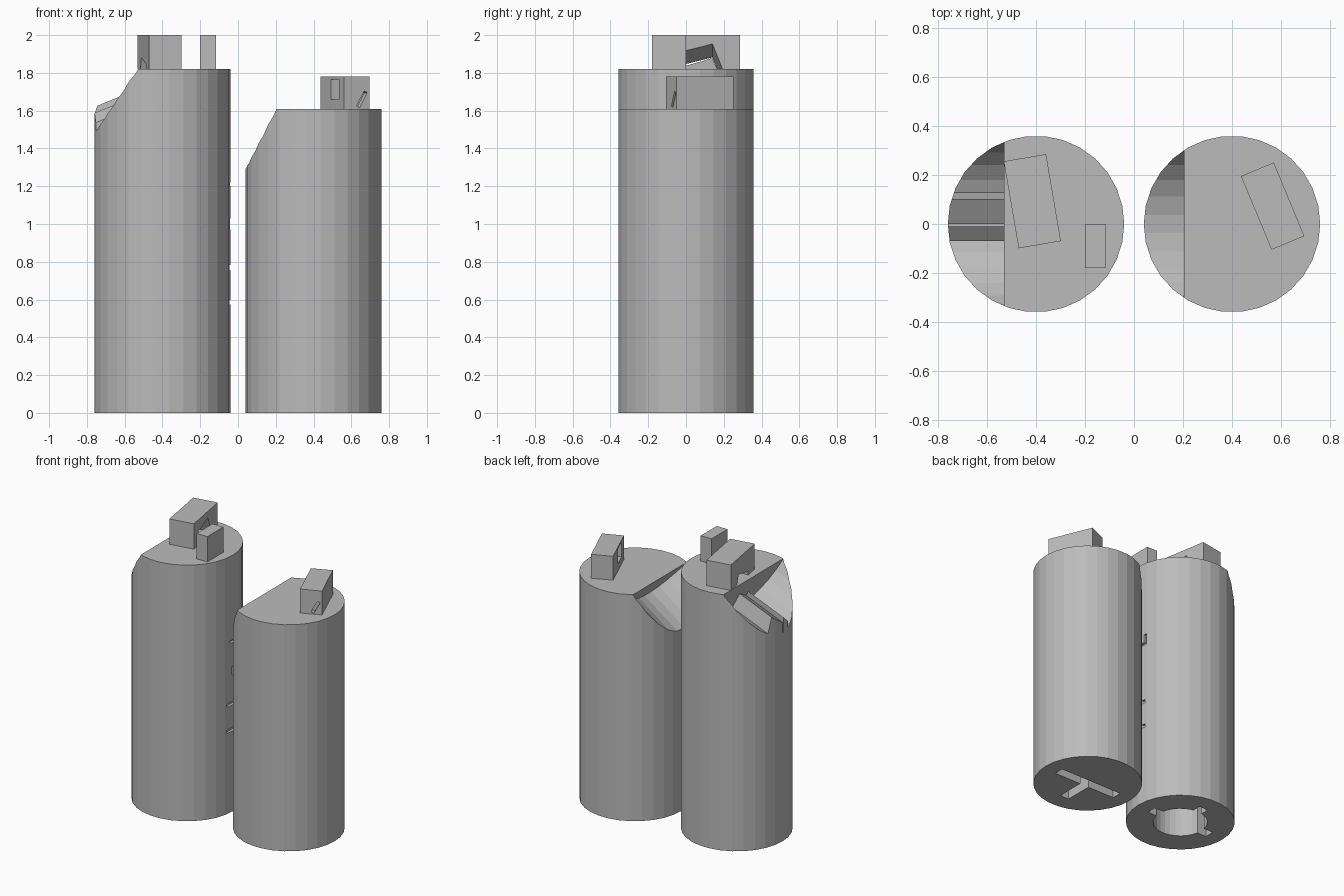
import bpy, bmesh, math
from mathutils import Matrix, Vector

if "Cube" in bpy.data.objects:
    bpy.data.objects.remove(bpy.data.objects["Cube"], do_unlink=True)

R = 0.36
SIDES = 30
POCKET = 0.39

grey = bpy.data.materials.new("plain_grey")
grey.use_nodes = True
COLOUR = (0.5, 0.5, 0.5, 1)
grey.diffuse_color = COLOUR
grey.node_tree.nodes["Principled BSDF"].inputs["Base Color"].default_value = COLOUR


def frame(p, q, u, origin):
    """Matrix whose columns are the profile axes, the extrusion axis and the origin."""
    m = Matrix((p, q, u)).transposed().to_4x4()
    m.translation = origin
    return m


def prism(name, pts, u0, u1, matrix=Matrix()):
    """Extrude a flat profile from u0 to u1, then place it."""
    bm = bmesh.new()
    face = bm.faces.new([bm.verts.new((a, b, u0)) for a, b in pts])
    top = bmesh.ops.extrude_face_region(bm, geom=[face])["geom"]
    for v in top:
        if isinstance(v, bmesh.types.BMVert):
            v.co.z = u1
    bm.transform(matrix)
    bmesh.ops.recalc_face_normals(bm, faces=bm.faces)
    mesh = bpy.data.meshes.new(name)
    bm.to_mesh(mesh)
    bm.free()
    mesh.materials.append(grey)
    obj = bpy.data.objects.new(name, mesh)
    bpy.context.collection.objects.link(obj)
    return obj


def circle(r, cx=0, cy=0):
    steps = [2 * math.pi * i / SIDES for i in range(SIDES)]
    return [(cx + r * math.cos(t), cy + r * math.sin(t)) for t in steps]


def rect(w, d, cx=0, cy=0):
    return [(cx + sx * w / 2, cy + sy * d / 2)
            for sx, sy in ((-1, -1), (1, -1), (1, 1), (-1, 1))]


def cut(target, cutter):
    """Subtract the cutter and remove it."""
    mod = target.modifiers.new("cut", "BOOLEAN")
    mod.operation = "DIFFERENCE"
    mod.solver = "EXACT"
    mod.object = cutter
    cutter.hide_render = True
    bpy.context.view_layer.objects.active = target
    bpy.ops.object.modifier_apply(modifier=mod.name)
    bpy.data.objects.remove(cutter, do_unlink=True)


def spun(x, y, degrees):
    return Matrix.Translation((x, y, 0)) @ Matrix.Rotation(math.radians(degrees), 4, "Z")


def scoop(body, cx, chord_x, top, low, ridges=()):
    """Cut a sloping trough, as wide as the body, into its -x shoulder."""
    start = Vector((cx - R, 0, low))
    slope = Vector((chord_x, 0, top)) - start
    t = 2 * math.atan2(slope.z, slope.x) - math.pi / 2
    along = Vector((math.cos(t), 0, math.sin(t)))
    up = Vector((-math.sin(t), 0, math.cos(t)))
    m = frame(Vector((0, 1, 0)), up, along, start)
    end = slope.dot(along)
    tool = prism("trough_cutter", circle(R, 0, R), end - 1.2, end, m)
    # ridges stay standing in the trough
    for pts in ridges:
        cut(tool, prism("ridge", pts, end - 1.4, end + 0.1, m))
    cut(body, tool)


# Tall cylinder with ridged trough
tall = prism("tall_cylinder", circle(R, -0.4), 0, 1.82)
scoop(tall, -0.4, -0.53, 1.82, 1.48, (
    [(0, -0.05), (0.15, -0.05), (0.10, 0.13), (0, 0.07)],
    [(-0.07, -0.05), (-0.01, -0.05), (-0.01, 0.10), (-0.07, 0.05)]))

# Round keyed pocket under the tall cylinder
cut(tall, prism("pocket", circle(0.18, -0.4), -0.1, POCKET))
cut(tall, prism("key_x", rect(0.5, 0.07, -0.4, 0), -0.1, POCKET))
cut(tall, prism("key_y", rect(0.07, 0.24, -0.4, 0.12), -0.1, POCKET))

# Small grooves on the inner side: y, z, width, height
for y, z, w, h in ((0.02, 1.21, 0.10, 0.02), (0.06, 1.24, 0.02, 0.08),
                   (0, 1.0, 0.02, 0.06), (0, 0.77, 0.12, 0.025),
                   (0.02, 0.81, 0.02, 0.08), (0, 0.585, 0.12, 0.025),
                   (0.02, 0.64, 0.02, 0.10)):
    cut(tall, prism("groove", rect(0.04, w, -0.04, y), z - h / 2, z + h / 2))

# Short cylinder with plain trough
short = prism("short_cylinder", circle(R, 0.4), 0, 1.61)
scoop(short, 0.4, 0.205, 1.61, 1.29)

# T-shaped pocket under the short cylinder
cut(short, prism("slot_x", rect(0.5, 0.07, 0.4, 0), -0.1, POCKET))
cut(short, prism("slot_y", rect(0.07, 0.24, 0.4, -0.12), -0.1, POCKET))

# Blocks on the tall cylinder, the larger one pierced by a bent slot
block = prism("tall_large_block", rect(0.175, 0.36), 1.82, 2.0, spun(-0.415, 0.093, 9.7))
slot = [(0, 1.83), (0.14, 1.88), (0.17, 1.81), (0.2, 1.81), (0.14, 1.955), (0, 1.91)]
cut(block, prism("bent_slot", slot, -0.3, 0.1,
                 frame(Vector((0, 1, 0)), Vector((0, 0, 1)), Vector((1, 0, 0.4)),
                       Vector((-0.33, 0, 0)))))
prism("tall_small_block", rect(0.085, 0.18, -0.158, -0.09), 1.82, 2.0)

# Block on the short cylinder with two small openings
place = spun(0.566, 0.073, 22.6)
block = prism("short_block", rect(0.145, 0.325), 1.61, 1.78, place)
cut(block, prism("side_opening", rect(0.1, 0.11, -0.0725, -0.04), 1.66, 1.765, place))
tilt = place @ Matrix.Translation((0.03, -0.1625, 1.66)) @ Matrix.Rotation(0.5, 4, "Y")
cut(block, prism("front_slit", rect(0.02, 0.08), -0.045, 0.045, tilt))
